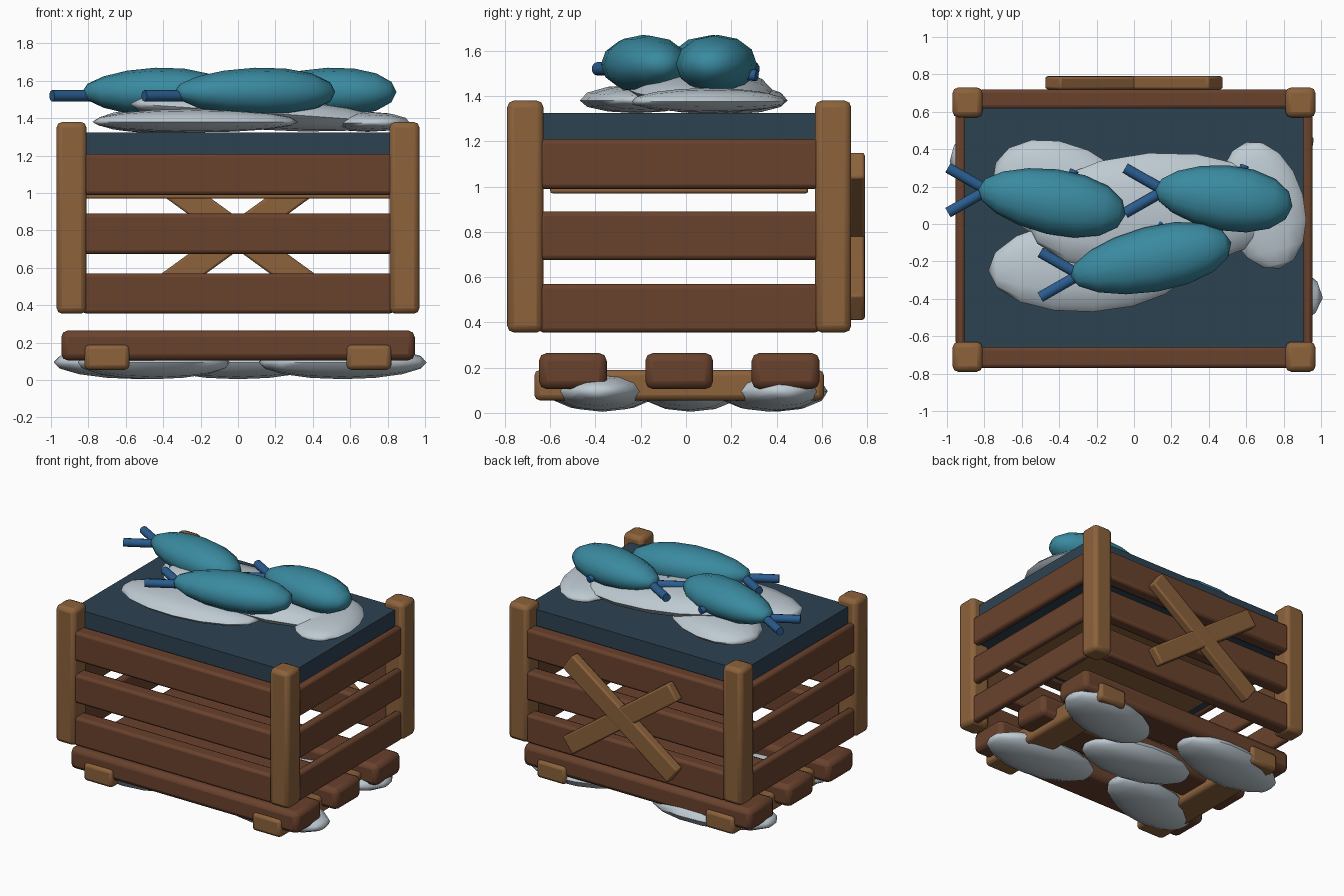
import bpy
from math import radians, cos, sin
from mathutils import Vector, Euler

cube = bpy.data.objects.get("Cube")
if cube:
    bpy.data.objects.remove(cube, do_unlink=True)


def material(name, rgb):
    m = bpy.data.materials.new(name)
    m.use_nodes = True
    m.diffuse_color = (*rgb, 1)
    m.node_tree.nodes["Principled BSDF"].inputs["Base Color"].default_value = (*rgb, 1)
    return m


DARK_WOOD = material("dark wood", (.141, .054, .026))
LIGHT_WOOD = material("light wood", (.262, .122, .044))
LID = material("slate blue", (.027, .054, .084))
TEAL = material("teal", (.042, .254, .352))
ICE = material("pale grey", (.515, .59, .644))
BLUE = material("tail blue", (.023, .107, .27))


def finish(name, mat, angle=40):
    ob = bpy.context.object
    ob.name = name
    ob.data.materials.append(mat)
    bpy.ops.object.shade_smooth_by_angle(angle=radians(angle))
    return ob


def box(name, mat, x, y, z, bevel=.025, turn=0):
    """Bevelled board given by its (min, max) range on each axis."""
    spans = (x, y, z)
    bpy.ops.mesh.primitive_cube_add(size=1, location=[(a + b) / 2 for a, b in spans])
    ob = bpy.context.object
    ob.scale = [b - a for a, b in spans]
    bpy.ops.object.transform_apply(location=False, rotation=False, scale=True)
    ob.rotation_euler.y = radians(turn)
    if bevel:
        mod = ob.modifiers.new("Bevel", 'BEVEL')
        mod.width, mod.segments = bevel, 2
    return finish(name, mat)


def blob(name, mat, loc, half, turn=0, tilt=0, taper=0, flat=1, segments=12):
    """Ellipsoid along x; taper narrows the -x end, flat lowers the underside."""
    bpy.ops.mesh.primitive_uv_sphere_add(segments=segments, ring_count=8, radius=1,
                                         location=loc)
    ob = bpy.context.object
    for v in ob.data.vertices:
        x, y, z = v.co.z, v.co.y, -v.co.x
        k = 1 + taper * x
        v.co = (x * half[0], y * k * half[1], z * k * half[2] * (flat if z < 0 else 1))
    ob.rotation_euler = (0, radians(tilt), radians(turn))
    return finish(name, mat, 60)


def rod(name, mat, a, b, radius):
    a, b = Vector(a), Vector(b)
    bpy.ops.mesh.primitive_cylinder_add(vertices=10, radius=radius, depth=(b - a).length,
                                        location=(a + b) / 2)
    bpy.context.object.rotation_euler = (b - a).to_track_quat('Z', 'Y').to_euler()
    return finish(name, mat)


# Crate corner posts
for sx, side in ((-1, "right"), (1, "left")):
    xs = tuple(sorted((sx * .81, sx * .97)))
    box(f"front_{side}_post", LIGHT_WOOD, xs, (-.79, -.63), (.355, 1.38), .03)
    box(f"back_{side}_post", LIGHT_WOOD, xs, (.57, .73), (.355, 1.38), .03)

# Crate slats on all four sides
for i, zs in enumerate(((.355, .57), (.675, .89), (.99, 1.21))):
    box(f"front_slat_{i}", DARK_WOOD, (-.83, .83), (-.77, -.655), zs, .02)
    box(f"back_slat_{i}", DARK_WOOD, (-.83, .83), (.615, .72), zs, .02)
    box(f"right_slat_{i}", DARK_WOOD, (-.955, -.9), (-.65, .59), zs, .02)
    box(f"left_slat_{i}", DARK_WOOD, (.9, .955), (-.65, .59), zs, .02)

# Shelf and filling slab
box("shelf", LIGHT_WOOD, (-.82, .82), (-.6, .54), (.97, 1.01), .01)
box("filling_slab", LID, (-.905, .905), (-.66, .62), (1.005, 1.325), 0)

# Crossed brace on the back
for i, turn in enumerate((-36, 36)):
    box(f"back_brace_{i}", LIGHT_WOOD, (-.54, .54), (.72, .79 - i * .002), (.71, .85),
        .012, turn)

# Pallet
for i, y in enumerate((-.5, -.03, .44)):
    box(f"pallet_plank_{i}", DARK_WOOD, (-.945, .945), (y - .15, y + .15), (.105, .265), .035)
for sx, side in ((-1, "right"), (1, "left")):
    box(f"{side}_pallet_beam", LIGHT_WOOD, (sx * .7 - .12, sx * .7 + .12),
        (-.67, .61), (.055, .19), .025)

# Grey mounds under the pallet
for i, (x, y, turn, length) in enumerate(((.56, .37, 12, .41), (.56, -.37, -3, .45),
                                          (-.52, .4, 8, .47), (-.45, -.37, 15, .42),
                                          (0, .02, -6, .44))):
    blob(f"ground_mound_{i}", ICE, (x, y, .095), (length, .22, .09), turn)

# Grey mounds on the slab
blob("front_mound", ICE, (-.23, -.22, 1.38), (.55, .25, .07), 3, flat=.8)
blob("back_mound", ICE, (-.36, .15, 1.38), (.42, .27, .08), -25, flat=.8)
blob("left_mound", ICE, (.69, .1, 1.375), (.35, .22, .06), 105, flat=.8)
blob("upper_mound", ICE, (.1, .06, 1.43), (.68, .32, .09), 4, 4)

# Teal fish with forked tails and small side fins
for i, (x, y, turn) in enumerate(((-.44, .12, -10), (.48, .14, -7), (.09, -.19, 12))):
    half = .40 if i < 2 else .44
    if i == 1:
        half = .37
    c = Vector((x, y, 1.54))
    blob(f"fish_{i}_body", TEAL, c, (half, .175, .13), turn, taper=.12)
    spin = Euler((0, 0, radians(turn)))

    def at(dx, dy, dz):
        p = Vector((dx, dy, dz))
        p.rotate(spin)
        return c + p

    root = at(-half + .05, 0, -.02)
    for s, label in ((-1, "lower"), (1, "upper")):
        tip = root + Vector((-.21, s * .12, 0))
        rod(f"fish_{i}_{label}_tail", BLUE, root, tip, .03)
    rod(f"fish_{i}_fin", BLUE, at(.07, .1, -.04), at(.09, .185, -.05), .025)
